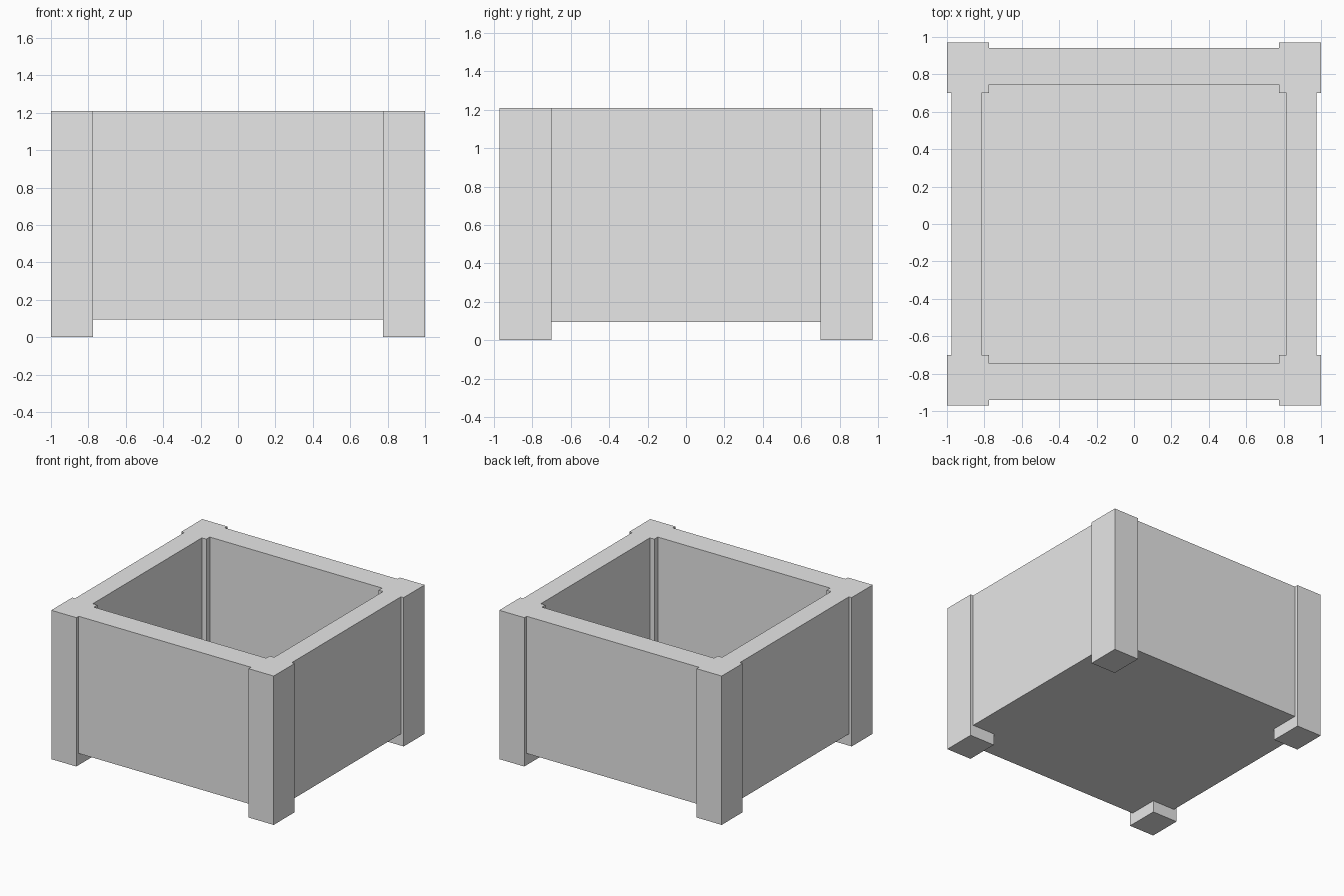
import bpy
import bmesh

cube = bpy.data.objects.get("Cube")
if cube:
    bpy.data.objects.remove(cube, do_unlink=True)

# Single plain grey
grey = bpy.data.materials.new("light_grey")
grey.use_nodes = True
colour = (0.8, 0.8, 0.8, 1)
grey.diffuse_color = colour
grey.node_tree.nodes["Principled BSDF"].inputs["Base Color"].default_value = colour

TOP, BASE = 1.21, 0.095


def box(name, x, y, z):
    """Flat-sided box spanning the given (low, high) ranges."""
    bm = bmesh.new()
    bmesh.ops.create_cube(bm, size=1)
    for v in bm.verts:
        v.co = [sum(r) / 2 + c * (r[1] - r[0]) for c, r in zip(v.co, (x, y, z))]
    mesh = bpy.data.meshes.new(name)
    bm.to_mesh(mesh)
    bm.free()
    mesh.materials.append(grey)
    obj = bpy.data.objects.new(name, mesh)
    bpy.context.collection.objects.link(obj)


def span(side, inner, outer):
    return tuple(sorted((side * inner, side * outer)))


# Corner posts, which also form the feet
for sx, side in ((-1, "right"), (1, "left")):
    for sy, end in ((-1, "front"), (1, "back")):
        box(f"{end}_{side}_post", span(sx, 0.775, 1), span(sy, 0.70, 0.97), (0, TOP))

# Wall panels between the posts
for s, end, side in ((-1, "front", "right"), (1, "back", "left")):
    box(f"{end}_panel", (-0.775, 0.775), span(s, 0.745, 0.94), (BASE, TOP))
    box(f"{side}_panel", span(s, 0.815, 0.975), (-0.70, 0.70), (BASE, TOP))

# Floor, flush with the underside of the panels
box("floor", (-0.815, 0.815), (-0.745, 0.745), (BASE, BASE + 0.1))
